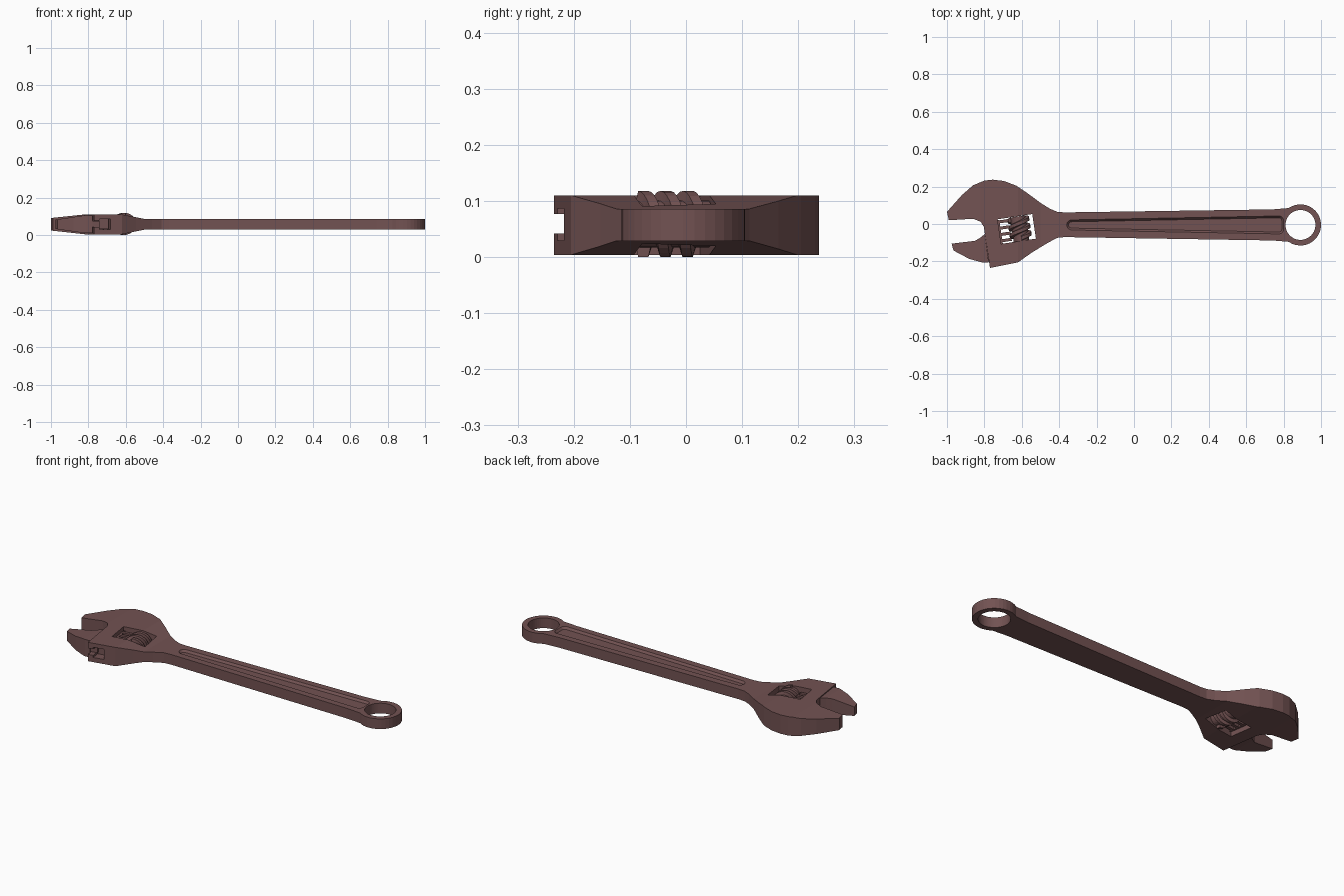
import bpy, bmesh, math
from mathutils import Vector

if "Cube" in bpy.data.objects:
    bpy.data.objects.remove(bpy.data.objects["Cube"])

steel = bpy.data.materials.new("brown_steel")
steel.diffuse_color = (0.17, 0.085, 0.085, 1)
steel.use_nodes = True
steel.node_tree.nodes["Principled BSDF"].inputs["Base Color"].default_value = steel.diffuse_color
ZC = 0.058


def make(name, bm):
    bmesh.ops.recalc_face_normals(bm, faces=bm.faces)
    me = bpy.data.meshes.new(name)
    bm.to_mesh(me)
    bm.free()
    me.materials.append(steel)
    ob = bpy.data.objects.new(name, me)
    bpy.context.collection.objects.link(ob)
    return ob


def loft(name, *rings):
    """Skin a stack of closed rings and cap both ends."""
    bm = bmesh.new()
    vs = [[bm.verts.new(p) for p in r] for r in rings]
    n = len(vs[0])
    for a, b in zip(vs, vs[1:]):
        for i in range(n):
            j = (i + 1) % n
            bm.faces.new((a[i], a[j], b[j], b[i]))
    bm.faces.new(vs[0][::-1])
    bm.faces.new(vs[-1])
    return make(name, bm)


def plan(name, pts, z0, z1):
    return loft(name, [(x, y, z0) for x, y in pts], [(x, y, z1) for x, y in pts])


def side(name, pts):
    return loft(name, [(x, -0.5, z) for x, z in pts], [(x, 0.5, z) for x, z in pts])


def boolean(ob, cutter, op='DIFFERENCE'):
    cutter.hide_render = True
    m = ob.modifiers.new("cut", 'BOOLEAN')
    m.operation, m.object, m.solver = op, cutter, 'EXACT'
    bpy.context.view_layer.objects.active = ob
    bpy.ops.object.modifier_apply(modifier=m.name)
    bpy.data.objects.remove(cutter)


# Tilted jaw frame: u runs into the head, v runs along the jaw slide
TILT = 0.15
U = Vector((math.cos(TILT), math.sin(TILT), 0))
V = Vector((-math.sin(TILT), math.cos(TILT), 0))
O = Vector((-0.785, -0.14, 0))


def uv(u, v, z=0):
    return O + U * u + V * v + Vector((0, 0, z))


def slab(name, u0, u1, v0, v1, z0, z1):
    c = [uv(u, v) for u, v in ((u0, v0), (u1, v0), (u1, v1), (u0, v1))]
    return plan(name, [(p.x, p.y) for p in c], z0, z1)


def arc(cx, cy, r, a0, a1, n):
    return [(cx + r * math.cos(math.radians(a0 + (a1 - a0) * i / n)),
             cy + r * math.sin(math.radians(a0 + (a1 - a0) * i / n))) for i in range(n + 1)]


# Body: plan outline trimmed by the side profile
outline = [(-0.99, 0.02), (-1.0, 0.065), (-0.92, 0.155), (-0.86, 0.207), (-0.80, 0.232),
           (-0.755, 0.237), (-0.695, 0.23), (-0.63, 0.205), (-0.57, 0.165), (-0.50, 0.113),
           (-0.45, 0.082), (-0.41, 0.065), (-0.37, 0.062), (0.74, 0.078)]
outline += arc(0.89, -0.005, 0.11, 125, -125, 24)
outline += [(0.74, -0.088), (-0.37, -0.07), (-0.41, -0.074), (-0.46, -0.10), (-0.545, -0.152),
            (-0.62, -0.205), (-0.77, -0.235), (-0.797, -0.053), (-0.803, -0.015),
            (-0.82, 0.012), (-0.86, 0.028)]
body = plan("wrench_body", outline, -0.1, 0.3)
upper = [(-1.1, 0.084), (-1.0, 0.091), (-0.82, 0.11), (-0.62, 0.11), (-0.50, 0.086), (1.1, 0.086)]
lower = [(1.1, 0.029), (-0.50, 0.029), (-0.62, 0.004), (-0.82, 0.004), (-1.0, 0.024), (-1.1, 0.031)]
boolean(body, side("side_cutter", upper + lower), 'INTERSECT')

# Hanging hole, worm window and stepped jaw channel
boolean(body, plan("hole_cutter", arc(0.89, -0.005, 0.08, 0, 352.5, 47), -0.1, 0.3))
boolean(body, slab("window_cutter", 0.079, 0.267, 0.022, 0.155, -0.1, 0.3))
boolean(body, slab("channel_cutter", 0.03, 0.09, -0.15, 0.165, 0.030, 0.087))
boolean(body, slab("slot_cutter", -0.03, 0.035, -0.15, 0.08, 0.042, 0.077))


# Sloped recess on top of the handle
def recess(d, z):
    r0, r1 = 0.027 - d, 0.025 - d
    p = arc(-0.333, -0.005, r0, 90, 270, 8)
    p += arc(0.775, -0.028, r1, 270, 360, 5) + arc(0.775, 0.018, r1, 0, 90, 5)
    return [(x, y, z) for x, y in p]


boolean(body, loft("recess_cutter", recess(0.010, 0.074), recess(0, 0.086), recess(0, 0.1)))

# Movable jaw
jaw_plan = [(-0.975, -0.105), (-0.85, -0.09), (-0.82, -0.072), (-0.797, -0.053),
            (-0.777, -0.205), (-0.81, -0.206), (-0.88, -0.187), (-0.965, -0.142)]
jaw = plan("movable_jaw", jaw_plan, -0.1, 0.3)
boolean(jaw, side("jaw_side_cutter", [(-0.98, 0.082), (-0.82, 0.105), (-0.7, 0.105),
                                     (-0.7, 0.010), (-0.82, 0.010), (-0.98, 0.033)]), 'INTERSECT')

# Blade, sliding rail and rack teeth behind the jaw
slab("jaw_blade", -0.004, 0.036, -0.06, 0.079, 0.043, 0.076)
slab("jaw_rail", 0.032, 0.088, -0.045, 0.15, 0.031, 0.086)
for i in range(4):
    v = 0.03 + i * 0.034
    slab("rack_tooth", 0.086, 0.138, v, v + 0.016, 0.031, 0.086)

# Worm screw: core cylinder plus two helical threads
WU, WV = 0.189, 0.088


def around(a, r, v):
    return uv(WU + r * math.sin(a), WV + v, ZC + 0.001 + r * math.cos(a))


core = [[around(math.tau * i / 24, 0.042, v) for i in range(24)] for v in (-0.066, 0.066)]
loft("worm_core", *core)
LEAD, STEPS = 0.08, 24
section = [(0.038, -0.014), (0.059, -0.009), (0.059, 0.009), (0.038, 0.014)]
turns = 0.104 / LEAD
for start in range(2):
    rings = []
    n = int(turns * STEPS)
    for i in range(n + 1):
        a = math.tau * turns * i / n
        v0 = -0.052 + 0.104 * i / n
        rings.append([around(a + math.pi * start, r, v0 + dv) for r, dv in section])
    loft("worm_thread", *rings)
